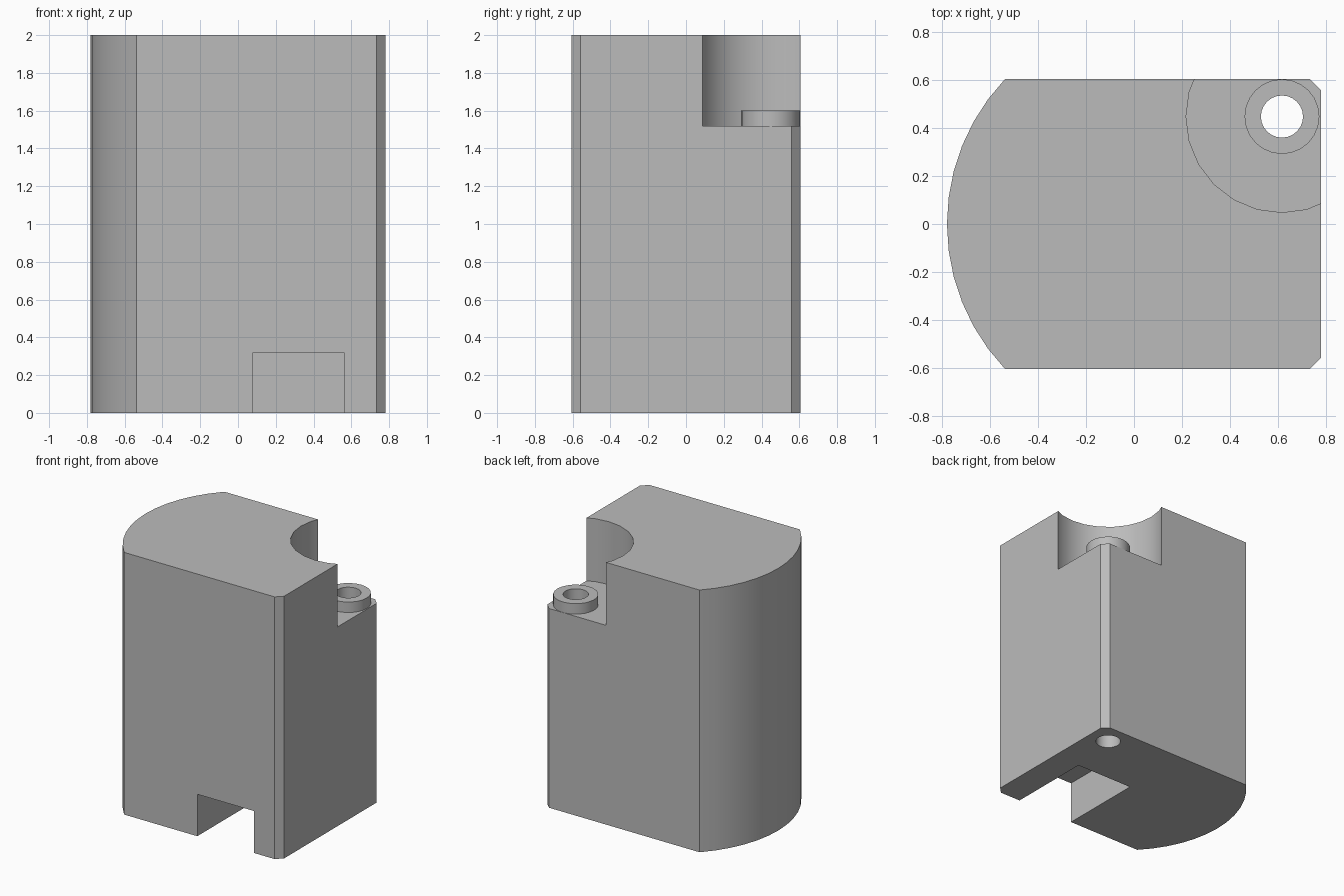
import bpy, bmesh
from math import sin, cos, asin, pi, radians

old = bpy.data.objects.get("Cube")
if old:
    bpy.data.objects.remove(old, do_unlink=True)

grey = bpy.data.materials.new("plain grey")
grey.use_nodes = True
COLOUR = (0.5, 0.5, 0.5, 1)
grey.diffuse_color = COLOUR
grey.node_tree.nodes["Principled BSDF"].inputs["Base Color"].default_value = COLOUR


def prism(name, outline, z0, z1):
    """Extrude a counter-clockwise outline from z0 to z1."""
    bm = bmesh.new()
    base = bm.faces.new([bm.verts.new((x, y, z0)) for x, y in outline])
    top = bmesh.ops.extrude_face_region(bm, geom=[base])["geom"]
    verts = [v for v in top if isinstance(v, bmesh.types.BMVert)]
    bmesh.ops.translate(bm, verts=verts, vec=(0, 0, z1 - z0))
    bmesh.ops.recalc_face_normals(bm, faces=bm.faces)
    mesh = bpy.data.meshes.new(name)
    bm.to_mesh(mesh)
    bm.free()
    mesh.materials.append(grey)
    obj = bpy.data.objects.new(name, mesh)
    bpy.context.collection.objects.link(obj)
    return obj


def circle(cx, cy, r, n):
    return [(cx + r * cos(2 * pi * i / n), cy + r * sin(2 * pi * i / n)) for i in range(n)]


def combine(target, tool, operation):
    """Apply a boolean and drop the tool object."""
    tool.hide_render = True
    mod = target.modifiers.new(operation, "BOOLEAN")
    mod.operation, mod.object, mod.solver = operation, tool, "EXACT"
    bpy.context.view_layer.objects.active = target
    bpy.ops.object.modifier_apply(modifier=mod.name)
    bpy.data.objects.remove(tool, do_unlink=True)


# Body: rounded on one end, chamfered corners on the other
HX, HY, CH = 0.78, 0.605, 0.047
R = 0.876
CX = R - HX
half = asin(HY / R)
arc = [pi - half + half * i / 6 for i in range(13)]
outline = [(CX + R * cos(a), R * sin(a)) for a in arc]
outline += [(HX - CH, -HY), (HX, CH - HY), (HX, HY - CH), (HX - CH, HY)]
body = prism("body", outline, 0, 2)

# Round clearance at the top corner, with a raised boss and a through bore
PX, PY, SEAT = 0.617, 0.448, 1.52
combine(body, prism("clearance_cutter", circle(PX, PY, 0.4, 24), SEAT, 2.2), "DIFFERENCE")
combine(body, prism("boss", circle(PX, PY, 0.156, 24), SEAT - 0.1, 1.6), "UNION")
combine(body, prism("bore_cutter", circle(PX, PY, 0.088, 24), -0.2, 2.2), "DIFFERENCE")

# Slot under the front
slot = [(0.08, -0.8), (0.56, -0.8), (0.56, 0.05), (0.08, 0.05)]
combine(body, prism("slot_cutter", slot, -0.2, 0.32), "DIFFERENCE")

# Smooth the curved walls, keep real edges sharp
bpy.ops.object.select_all(action="DESELECT")
body.select_set(True)
bpy.context.view_layer.objects.active = body
bpy.ops.object.shade_smooth_by_angle(angle=radians(25))
